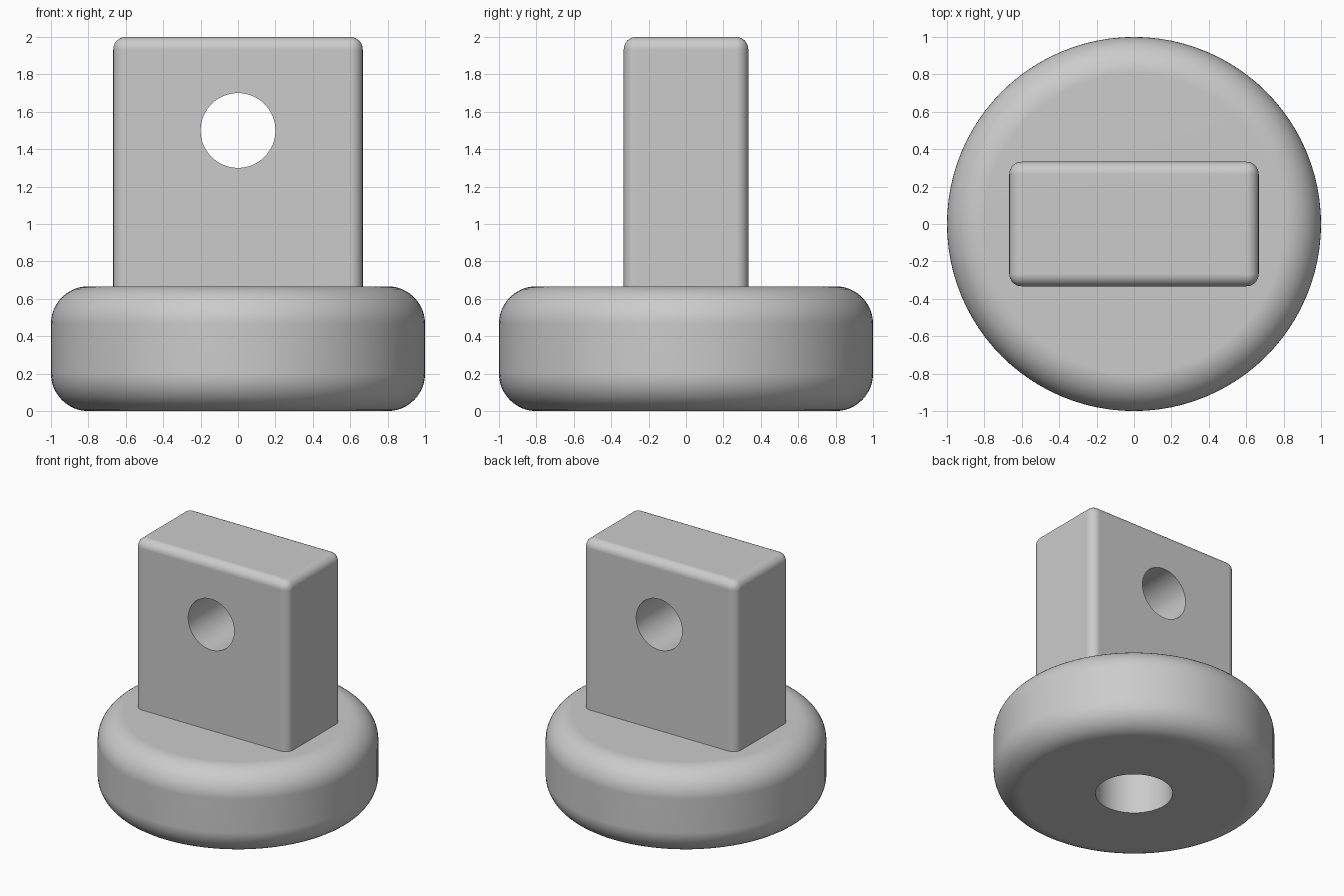
import bpy, bmesh, math
from mathutils import Matrix, Vector

if "Cube" in bpy.data.objects:
    bpy.data.objects.remove(bpy.data.objects["Cube"], do_unlink=True)

RADIUS, BASE_H, FILLET = 1.0, 0.667, 0.2
BORE_R, BORE_DEPTH = 0.275, 0.65
HALF_W, HALF_D, TOP = 0.667, 0.333, 2.0

grey = bpy.data.materials.new("plain_grey")
grey.use_nodes = True
colour = (0.6, 0.6, 0.6, 1)
grey.diffuse_color = colour
grey.node_tree.nodes["Principled BSDF"].inputs["Base Color"].default_value = colour


def make_object(name, bm):
    bmesh.ops.recalc_face_normals(bm, faces=bm.faces)
    mesh = bpy.data.meshes.new(name)
    bm.to_mesh(mesh)
    bm.free()
    mesh.materials.append(grey)
    obj = bpy.data.objects.new(name, mesh)
    bpy.context.collection.objects.link(obj)
    return obj


def activate(obj):
    bpy.ops.object.select_all(action='DESELECT')
    obj.select_set(True)
    bpy.context.view_layer.objects.active = obj


def finish(obj):
    activate(obj)
    bpy.ops.object.shade_smooth_by_angle(angle=math.radians(30))
    weighted = obj.modifiers.new("flat_face_normals", 'WEIGHTED_NORMAL')
    weighted.keep_sharp = True


def fillet(z, start):
    """Quarter-circle of profile points, sweeping upward from the start angle."""
    return [(RADIUS - FILLET + FILLET * math.cos(a), z + FILLET * math.sin(a))
            for a in (start + math.pi / 2 * i / 12 for i in range(13))]


# Round base: revolved profile with a blind bore underneath
profile = [(0, BORE_DEPTH), (BORE_R, BORE_DEPTH), (BORE_R, 0)]
profile += fillet(FILLET, -math.pi / 2) + fillet(BASE_H - FILLET, 0) + [(0, BASE_H)]
bm = bmesh.new()
verts = [bm.verts.new((r, 0, z)) for r, z in profile]
edges = [bm.edges.new(pair) for pair in zip(verts, verts[1:])]
bmesh.ops.spin(bm, geom=verts + edges, cent=(0, 0, 0), axis=(0, 0, 1),
               angle=math.tau, steps=96, use_duplicate=False)
bmesh.ops.remove_doubles(bm, verts=bm.verts, dist=0.0001)
finish(make_object("round_base", bm))

# Upright block: box rounded on every edge except the foot
foot = BASE_H - 0.008
bm = bmesh.new()
bmesh.ops.create_cube(bm, size=1)
bmesh.ops.scale(bm, vec=(2 * HALF_W, 2 * HALF_D, TOP - foot), verts=bm.verts)
bmesh.ops.translate(bm, vec=(0, 0, (TOP + foot) / 2), verts=bm.verts)
rounded = [e for e in bm.edges if max(v.co.z for v in e.verts) > 1]
bmesh.ops.bevel(bm, geom=rounded, offset=0.066, segments=8, profile=0.5, affect='EDGES')
block = make_object("upright_block", bm)

# Cross hole through the block, front to back
bm = bmesh.new()
bmesh.ops.create_cone(bm, cap_ends=True, segments=64, radius1=0.2, radius2=0.2, depth=2,
                      matrix=Matrix.Translation(Vector((0, 0, 1.5)))
                      @ Matrix.Rotation(math.pi / 2, 4, 'X'))
cutter = make_object("hole_cutter", bm)
cutter.hide_render = True
cut = block.modifiers.new("cross_hole", 'BOOLEAN')
cut.operation, cut.solver, cut.object = 'DIFFERENCE', 'EXACT', cutter
activate(block)
bpy.ops.object.modifier_apply(modifier=cut.name)
bpy.data.objects.remove(cutter, do_unlink=True)
finish(block)
